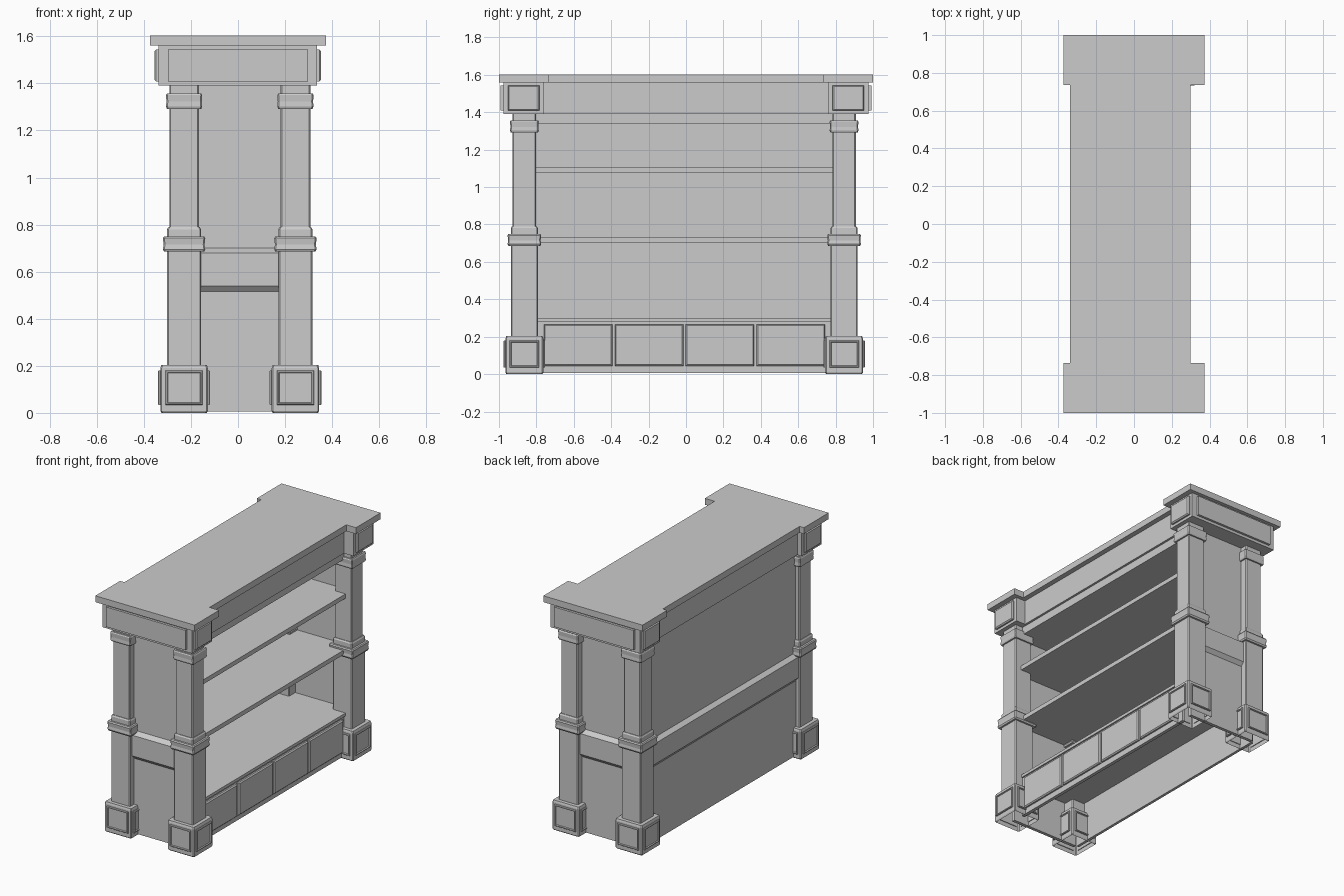
import bpy, bmesh
from mathutils import Vector

if "Cube" in bpy.data.objects:
    bpy.data.objects.remove(bpy.data.objects["Cube"])

def finish(name, bm):
    bmesh.ops.recalc_face_normals(bm, faces=bm.faces)
    me = bpy.data.meshes.new(name)
    bm.to_mesh(me)
    bm.free()
    ob = bpy.data.objects.new(name, me)
    bpy.context.collection.objects.link(ob)
    return ob

def prism(name, pts, direction):
    """Extrude a closed planar outline along a direction."""
    bm = bmesh.new()
    f = bm.faces.new([bm.verts.new(p) for p in pts])
    r = bmesh.ops.extrude_face_region(bm, geom=[f], use_keep_orig=True)
    vs = [g for g in r["geom"] if isinstance(g, bmesh.types.BMVert)]
    bmesh.ops.translate(bm, verts=vs, vec=direction)
    return finish(name, bm)

def box(name, x0, x1, y0, y1, z0, z1):
    return prism(name, [(x0, y0, z0), (x1, y0, z0), (x1, y1, z0), (x0, y1, z0)], (0, 0, z1 - z0))

def panel(name, centre, normal, w, h, steps):
    """Raised plaque on a vertical face; steps are (inset, height) pairs."""
    n = Vector(normal)
    u = Vector((0, 0, 1)).cross(n)
    c = Vector(centre)
    bm = bmesh.new()
    rings = [[bm.verts.new(c + u * s * (w / 2 - i) + Vector((0, 0, t * (h / 2 - i))) + n * d)
              for s, t in ((-1, -1), (1, -1), (1, 1), (-1, 1))]
             for i, d in [(0, -0.005)] + steps]
    for a, b in zip(rings, rings[1:]):
        for i in range(4):
            bm.faces.new((a[i], a[(i + 1) % 4], b[(i + 1) % 4], b[i]))
    bm.faces.new(rings[0][::-1])
    bm.faces.new(rings[-1])
    return finish(name, bm)

PLAIN = [(0, 0.016)]
BEVELLED = [(0, 0.010), (0.007, 0.017)]
FRAMED = [(0, 0.006), (0.003, 0.010), (0.008, 0.010), (0.011, 0.003)]

def column(name, cx, cy, profile, ch=0.006):
    """Square column with chamfered corners, open underneath."""
    bm = bmesh.new()
    rings = []
    for r, z in profile:
        k = r - ch
        rings.append([bm.verts.new((cx + a, cy + b, z)) for a, b in
                      ((-r, -k), (-r, k), (-k, r), (k, r), (r, k), (r, -k), (k, -r), (-k, -r))])
    for a, b in zip(rings, rings[1:]):
        for i in range(8):
            bm.faces.new((a[i], a[(i + 1) % 8], b[(i + 1) % 8], b[i]))
    bm.faces.new(rings[-1])
    return finish(name, bm)

# Top slab with widened ends
half = [(0.30, -0.735), (0.373, -0.735), (0.373, -1), (-0.373, -1), (-0.373, -0.735), (-0.34, -0.735)]
outline = half + [(x, -y) for x, y in reversed(half)]
prism("top_slab", [(x, y, 1.56) for x, y in outline], (0, 0, 0.043))

# Frieze: end blocks with raised plaques, plus long boards between them
for s, tag in ((-1, "front"), (1, "rear")):
    y0, y1 = sorted((s * 0.76, s * 0.975))
    box(f"{tag}_frieze_block", -0.338, 0.336, y0, y1, 1.39, 1.56)
    panel(f"{tag}_frieze_end_panel", (0, s * 0.975, 1.476), (0, s, 0), 0.595, 0.135, PLAIN)
    for x, d in ((-0.338, -1), (0.336, 1)):
        panel(f"{tag}_frieze_side_panel", (x, s * 0.868, 1.476), (d, 0, 0), 0.17, 0.135, BEVELLED)
box("open_side_frieze", 0.235, 0.265, -0.77, 0.77, 1.39, 1.56)
box("back_frieze", -0.305, -0.25, -0.77, 0.77, 1.39, 1.56)

# Four square columns with base, mid ring and capital
profile = [(0.096, 0.0), (0.101, 0.008), (0.101, 0.190), (0.097, 0.203), (0.0725, 0.203),
           (0.0725, 0.685), (0.085, 0.685), (0.090, 0.695), (0.087, 0.715), (0.090, 0.742),
           (0.085, 0.750), (0.0725, 0.750), (0.0725, 0.780), (0.067, 0.789), (0.063, 0.789),
           (0.063, 1.292), (0.073, 1.292), (0.077, 1.302), (0.075, 1.322), (0.077, 1.350),
           (0.073, 1.357), (0.063, 1.357), (0.063, 1.39)]
for cx in (-0.229, 0.244):
    for cy in (-0.864, 0.845):
        column("column", cx, cy, profile)
        for nx, ny in ((1, 0), (-1, 0), (0, 1), (0, -1)):
            panel("column_base_panel", (cx + nx * 0.101, cy + ny * 0.101, 0.107),
                  (nx, ny, 0), 0.158, 0.146, FRAMED)

# Walls: upper panel, sloped ledge, band and recessed lower panel
wall = [(0.012, 0.006), (0.012, 0.515), (0.034, 0.54), (0.034, 0.68), (0.0, 0.70), (0.0, 1.40),
        (-0.02, 1.40), (-0.02, 0.285), (-0.01, 0.285), (-0.01, 0.006)]
prism("front_end_wall", [(-0.25, -0.88 - d, z) for d, z in wall], (0.51, 0, 0))
prism("rear_end_wall", [(-0.25, 0.86 + d, z) for d, z in wall], (0.51, 0, 0))
prism("back_wall", [(-0.263 - d * 0.85, -0.87, z) for d, z in wall], (0, 1.72, 0))

# Shelves and ceiling board
for name, z0, z1, x1 in (("bottom_shelf", 0.28, 0.30, 0.268), ("middle_shelf", 0.70, 0.73, 0.262),
                         ("upper_shelf", 1.075, 1.105, 0.262), ("ceiling_board", 1.337, 1.39, 0.25)):
    box(name, -0.25, x1, -0.865, 0.845, z0, z1)

# Drawer fascia and four drawer fronts
box("drawer_fascia", 0.235, 0.258, -0.80, 0.785, 0.006, 0.28)
for i in range(4):
    panel("drawer_front", (0.258, -0.577 + i * 0.3793, 0.155), (1, 0, 0), 0.366, 0.222, BEVELLED)
